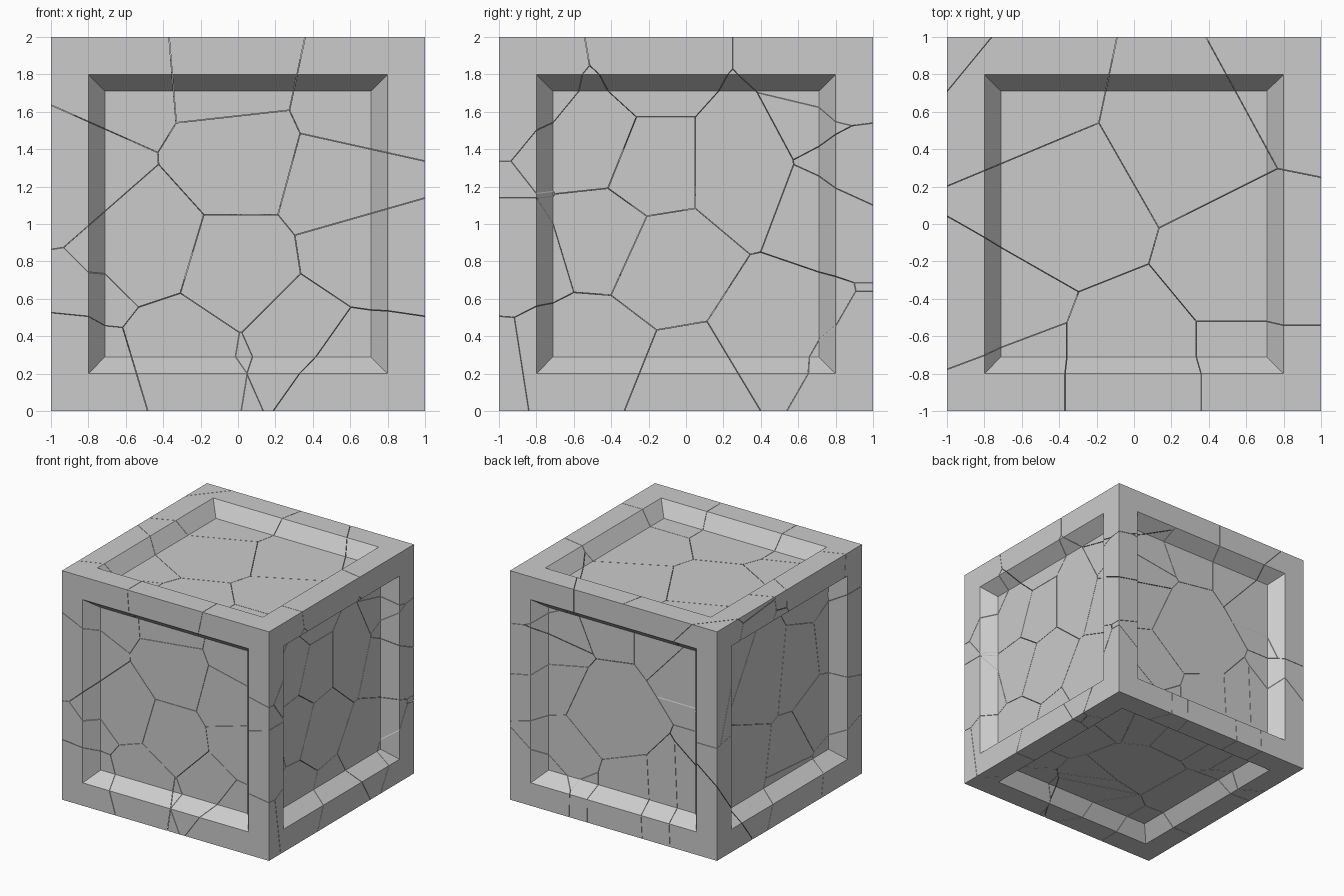
import bpy, bmesh, random
from mathutils import Vector

if "Cube" in bpy.data.objects:
    bpy.data.objects.remove(bpy.data.objects["Cube"])

random.seed(4)
FRAME, SLOPE, DEPTH, CRACK = 0.2, 0.09, 0.12, 0.003


def make_crate():
    """Cube with a bevelled recessed panel in each of the six sides."""
    bm = bmesh.new()
    bmesh.ops.create_cube(bm, size=2)
    bmesh.ops.translate(bm, verts=bm.verts, vec=(0, 0, 1))
    panels = list(bm.faces)
    for thickness in (FRAME, SLOPE):
        bmesh.ops.inset_individual(bm, faces=panels, thickness=thickness,
                                   depth=0, use_even_offset=True)
    for f in panels:
        f.normal_update()
        push = f.normal * -DEPTH
        for v in f.verts:
            v.co += push
    return bm


def cut_piece(crate, seed, others):
    """Keep the part of the crate nearest to this seed, closing each cut."""
    bm = crate.copy()
    for other in sorted(others, key=lambda p: (p - seed).length):
        normal = (other - seed).normalized()
        mid = (other + seed) / 2 - normal * CRACK / 2
        if all((v.co - mid).dot(normal) < 1e-5 for v in bm.verts):
            continue
        bmesh.ops.bisect_plane(bm, geom=bm.verts[:] + bm.edges[:] + bm.faces[:],
                               dist=1e-6, plane_co=mid, plane_no=normal,
                               clear_outer=True)
        rim = [e for e in bm.edges if e.is_boundary]
        if rim:
            bmesh.ops.triangle_fill(bm, edges=rim, use_beauty=True, normal=normal)
        if not bm.faces:
            break
    bmesh.ops.recalc_face_normals(bm, faces=bm.faces)
    return bm


# Fracture centres behind the front (x, z), right (y, z) and top (x, y) sides
front = [(-.65, 1.75), (-.05, 1.8), (.65, 1.65), (-.85, 1.3), (-.5, .9), (0, 1.35),
         (.55, 1.2), (0, .75), (.65, .85), (.35, .4), (-.3, .3), (-.8, .15)]
right = [(-.5, 1.42), (-.2, 1.3), (.3, 1.3), (.85, 1.35), (-.45, .95),
         (-.12, .8), (.5, .4), (-.5, .3), (0, .1)]
top = [(-.65, .7), (-.4, .1), (.3, .5), (.85, .8), (.65, -.2)]
seeds = [Vector((x, -.78, z)) for x, z in front]
seeds += [Vector((.78, y, z)) for y, z in right]
seeds += [Vector((x, y, 1.75)) for x, y in top]

# Scattered centres for the back, left and bottom sides
for i in range(24):
    a, b = random.uniform(-.9, .9), random.uniform(-.9, .9)
    seeds.append(Vector([(a, .75, 1 + b), (-.75, a, 1 + b), (a, b, .25)][i % 3]))

# Crate broken into tightly fitting pieces
crate = make_crate()
for i, seed in enumerate(seeds):
    bm = cut_piece(crate, seed, seeds[:i] + seeds[i + 1:])
    if bm.faces:
        name = f"crate_piece_{i + 1:02d}"
        mesh = bpy.data.meshes.new(name)
        bm.to_mesh(mesh)
        bpy.context.collection.objects.link(bpy.data.objects.new(name, mesh))
    bm.free()
crate.free()
